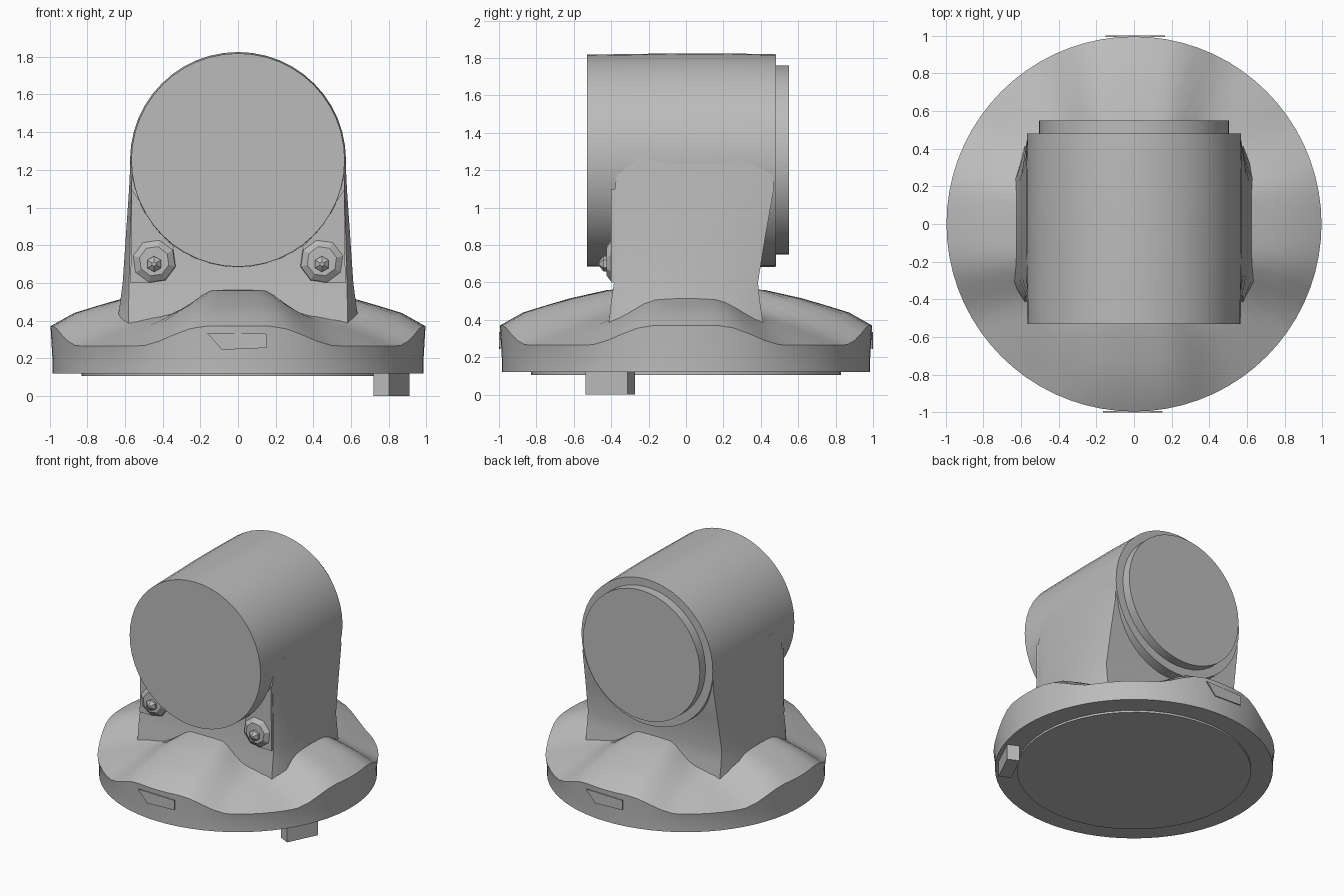
import bpy, bmesh, math
from mathutils import Matrix, Vector

cube = bpy.data.objects.get("Cube")
if cube:
    bpy.data.objects.remove(cube, do_unlink=True)

grey = bpy.data.materials.new("plain grey")
grey.use_nodes = True
COLOR = (0.5, 0.5, 0.5, 1)
grey.diffuse_color = COLOR
grey.node_tree.nodes["Principled BSDF"].inputs["Base Color"].default_value = COLOR


def finish(name, bm, smooth=None):
    """Turn a bmesh into a named, coloured object."""
    bmesh.ops.recalc_face_normals(bm, faces=bm.faces)
    mesh = bpy.data.meshes.new(name)
    bm.to_mesh(mesh)
    bm.free()
    mesh.materials.append(grey)
    obj = bpy.data.objects.new(name, mesh)
    bpy.context.collection.objects.link(obj)
    if smooth:
        bpy.ops.object.select_all(action='DESELECT')
        obj.select_set(True)
        bpy.context.view_layer.objects.active = obj
        bpy.ops.object.shade_smooth_by_angle(angle=math.radians(smooth))
    return obj


def loft(name, rings, smooth=None):
    """Join equal-length rings of points and cap both ends."""
    bm = bmesh.new()
    loops = [[bm.verts.new(p) for p in ring] for ring in rings]
    n = len(loops[0])
    for a, b in zip(loops, loops[1:]):
        for i in range(n):
            j = (i + 1) % n
            bm.faces.new((a[i], a[j], b[j], b[i]))
    bm.faces.new(loops[0])
    bm.faces.new(loops[-1])
    return finish(name, bm, smooth)


def turned(name, profile, centre, n=48, smooth=35, spin=0.0):
    """Round part along the y axis from (radius, y) pairs."""
    cx, cz = centre
    rings = []
    for r, y in profile:
        angles = [2 * math.pi * i / n + spin for i in range(n)]
        rings.append([(cx + r * math.cos(a), y, cz + r * math.sin(a)) for a in angles])
    return loft(name, rings, smooth)


# Round base: four raised arms at front, back and sides, lower between them
def arm(angle, inner, outer):
    """1 on an arm, 0 between arms, with a soft change (degrees)."""
    off = abs((math.degrees(angle) + 45) % 90 - 45)
    t = min(1, max(0, (outer - off) / (outer - inner)))
    return t * t * (3 - 2 * t)


# radius, height between arms, height on arms, arm inner and outer angle
BASE = [(0.985, 0.12, 0.12, 10, 30), (0.985, 0.20, 0.20, 10, 30),
        (0.995, 0.265, 0.37, 10, 32), (0.87, 0.315, 0.44, 11, 34),
        (0.74, 0.37, 0.48, 12, 38), (0.62, 0.41, 0.515, 14, 42),
        (0.42, 0.46, 0.56, 18, 45), (0.20, 0.55, 0.57, 18, 45)]
SEG = 72
rings = []
for r, low, high, a0, a1 in BASE:
    ring = []
    for i in range(SEG):
        a = 2 * math.pi * i / SEG
        w = arm(a, a0, a1)
        ring.append((r * math.cos(a), r * math.sin(a), low + (high - low) * w))
    rings.append(ring)
loft("base", rings, 32)

# Shallow disc under the base
disc = bmesh.new()
bmesh.ops.create_cone(disc, cap_ends=True, segments=48, radius1=0.83, radius2=0.83,
                      depth=0.03, matrix=Matrix.Translation((0, 0, 0.12)))
finish("under_disc", disc, 35)

# Locating peg under the rim
peg = bmesh.new()
bmesh.ops.create_cube(peg, size=1, matrix=Matrix.Translation((0.815, -0.405, 0.07))
                      @ Matrix.Rotation(math.radians(-26), 4, 'Z')
                      @ Matrix.Diagonal((0.09, 0.25, 0.14, 1)))
finish("locating_peg", peg)

# Pedestal: z, corner x, side bulge x, front y, back y
PEDESTAL = [(0.36, 0.58, 0.645, -0.415, 0.415), (0.50, 0.58, 0.625, -0.40, 0.395),
            (0.60, 0.578, 0.612, -0.385, 0.385), (0.85, 0.572, 0.595, -0.38, 0.425),
            (1.10, 0.565, 0.578, -0.38, 0.47), (1.27, 0.56, 0.57, -0.36, 0.46)]
rings = []
for z, cx, bx, f, b in PEDESTAL:
    side = [(cx, f), (bx, f + 0.10), (bx, b - 0.16), (cx, b)]
    rings.append([(x, y, z) for x, y in side] + [(-x, y, z) for x, y in reversed(side)])
loft("pedestal", rings, 25)

# Barrel lying front to back, with a stepped rear cap
turned("barrel", [(0.566, -0.53), (0.573, -0.05), (0.573, 0.20), (0.568, 0.48)], (0, 1.252))
turned("rear_cap", [(0.505, 0.44), (0.505, 0.55)], (0, 1.255))

# Pair of screw lugs with pointed hexagonal heads
for s, side in ((1, "left"), (-1, "right")):
    x = 0.445 * s
    turned(side + "_lug", [(0.125, -0.34), (0.115, -0.40), (0.08, -0.425)],
           (x, 0.715), 8, None, 0.25 * s)
    turned(side + "_screw", [(0.042, -0.38), (0.042, -0.44), (0.012, -0.465)],
           (x, 0.70), 6, None, math.pi / 6)
    # Web from the lug up to the barrel
    bm = bmesh.new()
    pts = [(0.34, 0.79), (0.42, 0.87), (0.52, 1.03), (0.565, 1.10), (0.57, 0.60), (0.45, 0.60)]
    face = bm.faces.new([bm.verts.new((px * s, -0.40, pz)) for px, pz in pts])
    ext = bmesh.ops.extrude_face_region(bm, geom=[face])
    for v in ext["geom"]:
        if isinstance(v, bmesh.types.BMVert):
            v.co.y = -0.34
    finish(side + "_web", bm)

# Thin plates on the front and back of the rim
for turn, name in ((1, "front_plate"), (-1, "back_plate")):
    shape = [(-0.165, 0.335), (-0.085, 0.245), (0.15, 0.255), (0.15, 0.33)]
    rings = [[(x * turn, -turn * y, z) for x, z in shape] for y in (0.992, 1.0)]
    loft(name, rings)
